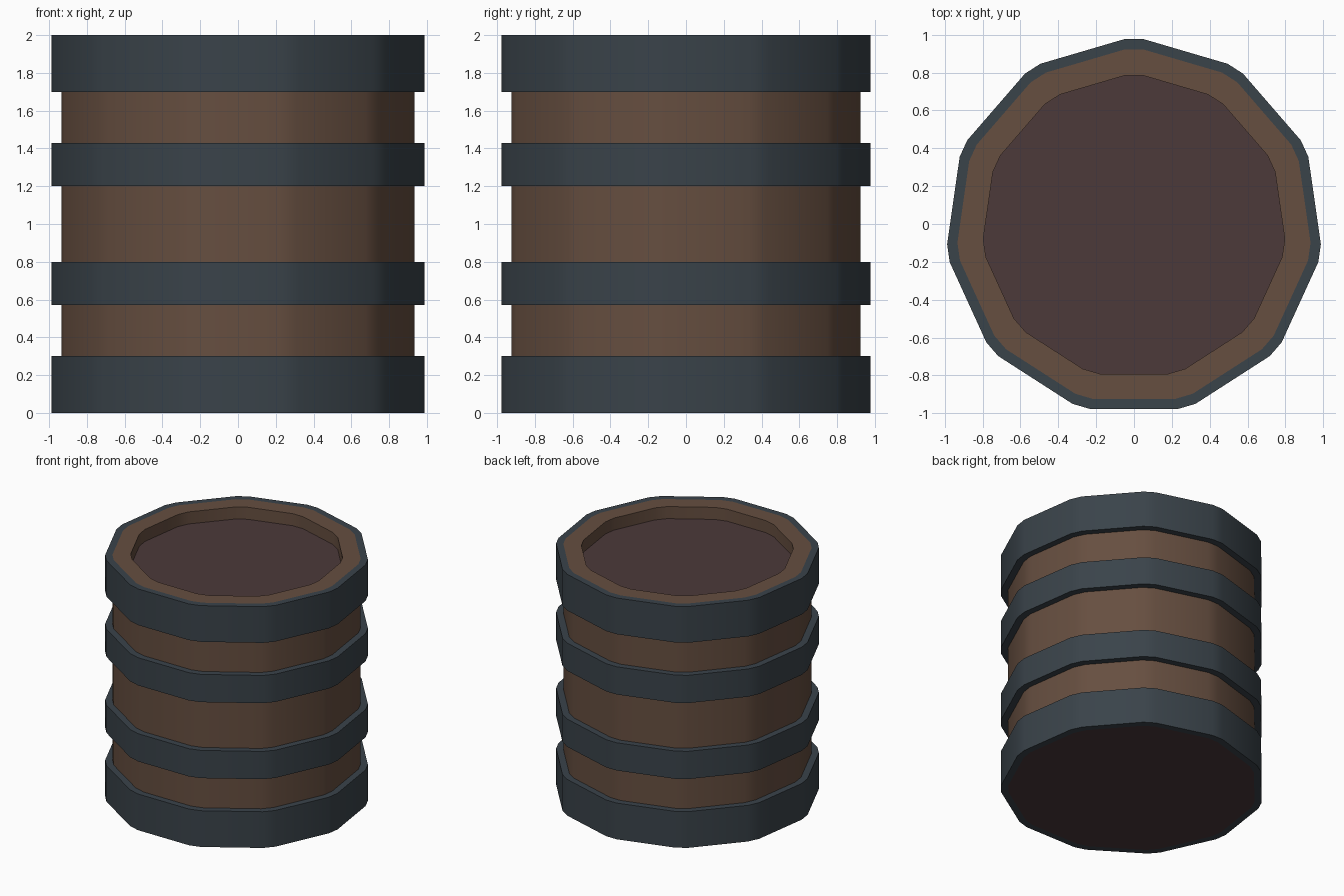
import bpy, math
from mathutils import Vector

if "Cube" in bpy.data.objects:
    bpy.data.objects.remove(bpy.data.objects["Cube"])

SIDES = 11       # eleven-sided barrel with small chamfered corners
SHIFT_Y = -0.013  # centres the odd-sided outline


def material(name, rgb):
    m = bpy.data.materials.new(name)
    m.diffuse_color = (*rgb, 1.0)
    m.use_nodes = True
    m.node_tree.nodes["Principled BSDF"].inputs["Base Color"].default_value = m.diffuse_color
    return m


wood = material("brown wood", (0.133, 0.077, 0.051))
iron = material("dark blue grey iron", (0.042, 0.056, 0.068))
dark = material("dark reddish wood", (0.072, 0.041, 0.042))


def outline(radius, z, chamfer=0.05):
    """Counter-clockwise polygon with each corner cut off; one corner points to +y."""
    corners = [Vector((radius * math.cos(a), radius * math.sin(a) + SHIFT_Y, z))
               for a in (math.pi / 2 + i * math.tau / SIDES for i in range(SIDES))]
    pts = []
    for i, c in enumerate(corners):
        for n in (corners[i - 1], corners[(i + 1) % SIDES]):
            pts.append(c + (n - c).normalized() * chamfer)
    return pts


def add_mesh(name, verts, faces, mat):
    me = bpy.data.meshes.new(name)
    me.from_pydata([tuple(v) for v in verts], [], faces)
    me.materials.append(mat)
    for p in me.polygons:
        p.use_smooth = True
    me.set_sharp_from_angle(angle=math.radians(30))
    ob = bpy.data.objects.new(name, me)
    bpy.context.collection.objects.link(ob)
    return ob


def loft(name, profile, mat, closed=False):
    """Sweep a (radius, z) profile around the chamfered outline."""
    n, k = SIDES * 2, len(profile)
    verts = [p for r, z in profile for p in outline(r, z)]
    faces = []
    for s in range(k if closed else k - 1):
        a, b = s * n, ((s + 1) % k) * n
        for i in range(n):
            j = (i + 1) % n
            faces.append((a + i, a + j, b + j, b + i))
    return add_mesh(name, verts, faces, mat)


def disc(name, radius, z, mat, up=True):
    idx = list(range(SIDES * 2))
    return add_mesh(name, outline(radius, z), [idx if up else idx[::-1]], mat)


R_BAND, R_WOOD, R_IN = 1.005, 0.95, 0.812

# Wooden wall with recessed rim
loft("barrel_wall", [(R_WOOD, 0), (R_WOOD, 2), (R_IN, 2), (R_IN, 1.9)], wood)

# Sunken lid and flat base
disc("barrel_lid", R_IN, 1.9, dark)
disc("barrel_base", R_WOOD, 0, dark, up=False)

# Iron hoops
for name, lo, hi in (("bottom_hoop", 0, 0.3), ("lower_hoop", 0.57, 0.8),
                     ("upper_hoop", 1.2, 1.43), ("top_hoop", 1.7, 2)):
    loft(name, [(R_BAND, lo), (R_BAND, hi), (R_WOOD, hi), (R_WOOD, lo)], iron, closed=True)
